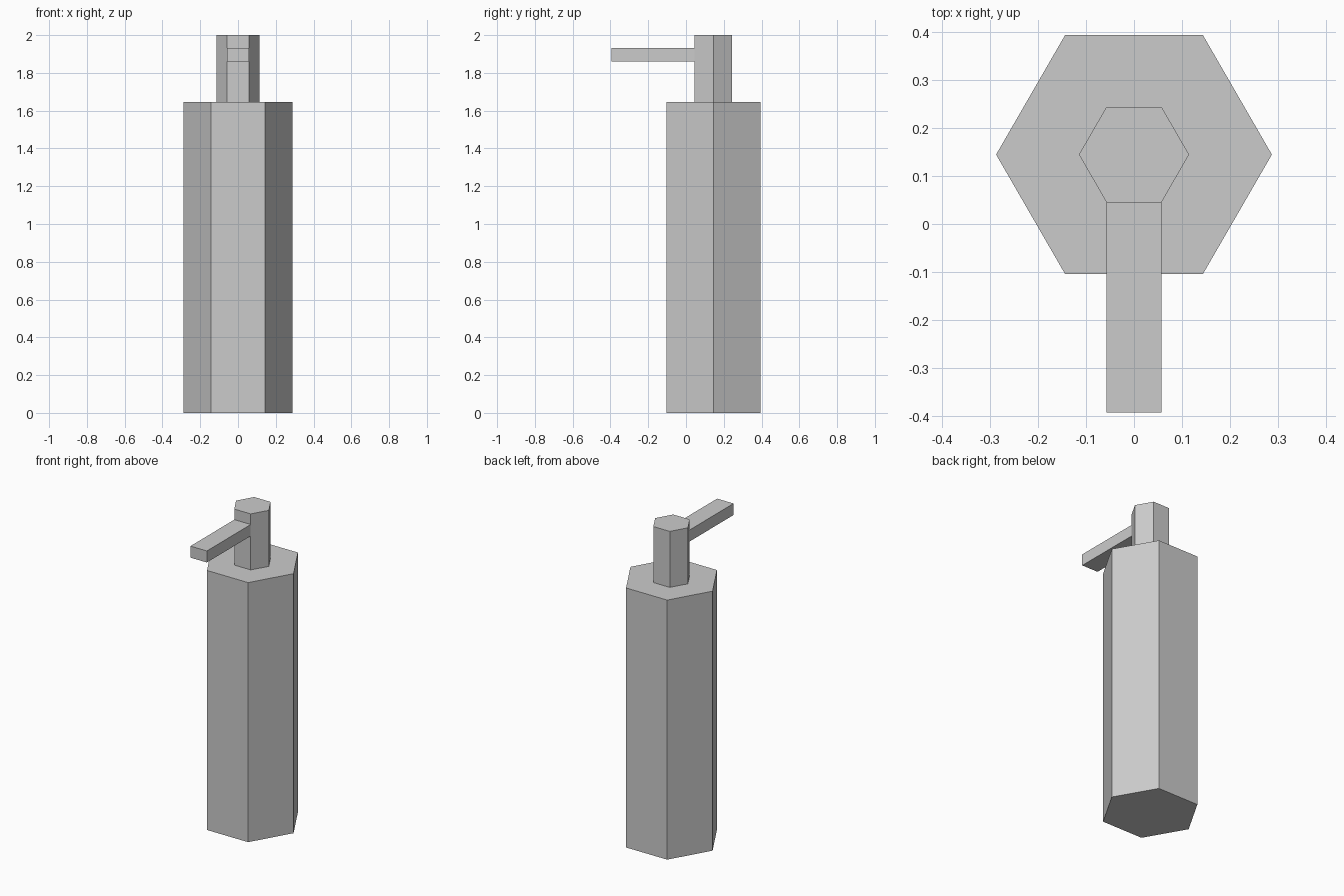
import bpy
import math

cube = bpy.data.objects.get("Cube")
if cube:
    bpy.data.objects.remove(cube, do_unlink=True)

grey = bpy.data.materials.new("plain grey")
grey.use_nodes = True
colour = (0.6, 0.6, 0.6, 1)
grey.diffuse_color = colour
grey.node_tree.nodes["Principled BSDF"].inputs["Base Color"].default_value = colour

AXIS_Y = 0.145


def finish(name):
    obj = bpy.context.object
    obj.name = name
    bpy.ops.object.transform_apply(location=False, rotation=True, scale=True)
    obj.data.materials.append(grey)


def hex_prism(name, radius, bottom, top):
    # Corners point along x, flat sides face front and back
    bpy.ops.mesh.primitive_cylinder_add(
        vertices=6, radius=radius, depth=top - bottom,
        location=(0, AXIS_Y, (bottom + top) / 2), rotation=(0, 0, math.pi / 2))
    finish(name)


# Bottle and pump head
hex_prism("bottle_body", 0.288, 0, 1.645)
hex_prism("pump_head", 0.115, 1.645, 2)

# Spout reaching forward from the pump head
front, back, low, high = -0.394, AXIS_Y - 0.0996, 1.86, 1.933
bpy.ops.mesh.primitive_cube_add(
    size=1, location=(0, (front + back) / 2, (low + high) / 2))
bpy.context.object.scale = (0.115, back - front, high - low)
finish("spout")
